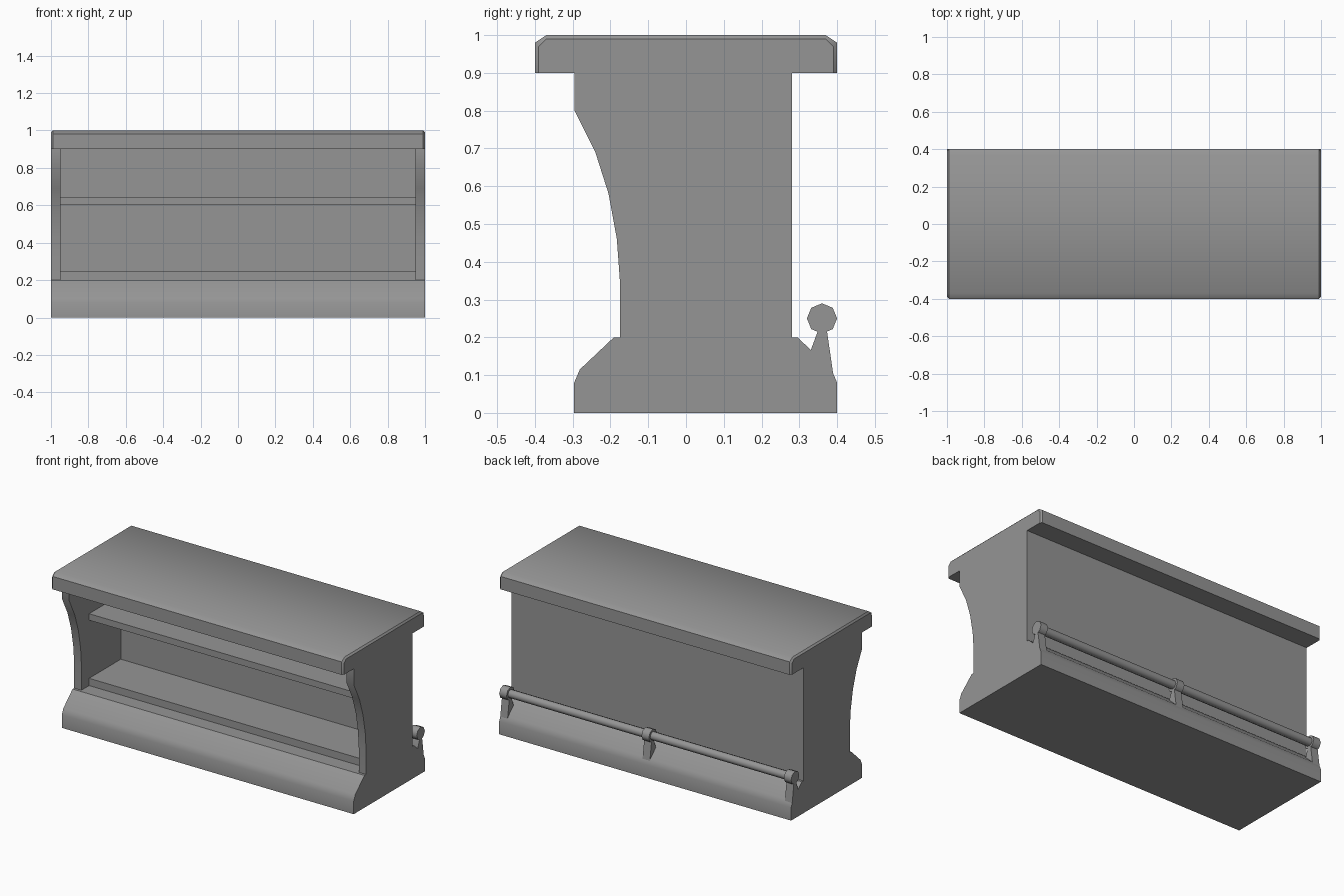
import bpy
import bmesh
from math import radians, cos, sin, tau

cube = bpy.data.objects.get("Cube")
if cube:
    bpy.data.objects.remove(cube, do_unlink=True)

GREY = (0.3, 0.3, 0.3, 1.0)
mat = bpy.data.materials.new("plain grey")
mat.use_nodes = True
mat.diffuse_color = GREY
mat.node_tree.nodes["Principled BSDF"].inputs["Base Color"].default_value = GREY


def loft(name, sections, angle=30):
    """Closed solid through (x, [(y, z), ...]) sections set along x."""
    bm = bmesh.new()
    rings = [[bm.verts.new((x, y, z)) for y, z in pts] for x, pts in sections]
    for a, b in zip(rings, rings[1:]):
        for i in range(len(a)):
            j = (i + 1) % len(a)
            bm.faces.new((a[i], a[j], b[j], b[i]))
    bm.faces.new(rings[0])
    bm.faces.new(rings[-1])
    bmesh.ops.recalc_face_normals(bm, faces=bm.faces)
    mesh = bpy.data.meshes.new(name)
    bm.to_mesh(mesh)
    bm.free()
    mesh.materials.append(mat)
    obj = bpy.data.objects.new(name, mesh)
    bpy.context.collection.objects.link(obj)
    bpy.ops.object.select_all(action='DESELECT')
    obj.select_set(True)
    bpy.context.view_layer.objects.active = obj
    bpy.ops.object.shade_smooth_by_angle(angle=radians(angle))
    return obj


def extrude(name, pts, x0, x1, angle=30):
    return loft(name, [(x0, pts), (x1, pts)], angle)


def rect(y0, y1, z0, z1):
    return [(y0, z0), (y1, z0), (y1, z1), (y0, z1)]


def octagon(r):
    return [(0.36 + r * cos(tau * i / 8), 0.25 + r * sin(tau * i / 8)) for i in range(8)]


def slab(half, top):
    """Countertop section with chamfered upper edges."""
    return [(-half, 0.9), (half, 0.9), (half, top - 0.02), (0.37, top),
            (-0.37, top), (-half, top - 0.02)]


# Plinth with sloped front and back
half_base = [(0.348, 0), (0.348, 0.08), (0.333, 0.115), (0.243, 0.2)]
base = [(0.052 + y, z) for y, z in half_base]
base += [(0.052 - y, z) for y, z in reversed(half_base)]
extrude("base", base, -1, 1)

# Countertop with bevelled ends
loft("countertop", [(-1, slab(0.39, 0.99)), (-0.99, slab(0.4, 1)),
                    (0.99, slab(0.4, 1)), (1, slab(0.39, 0.99))], 40)

# Curved side panels
side = [(0.28, 0.2), (0.28, 0.9), (-0.295, 0.9), (-0.295, 0.8), (-0.24, 0.69),
        (-0.205, 0.58), (-0.183, 0.46), (-0.175, 0.35), (-0.175, 0.2)]
extrude("right_side_panel", side, -1, -0.95)
extrude("left_side_panel", side, 0.95, 1)

# Back wall and shelves
extrude("back_panel", rect(0.21, 0.28, 0.2, 0.9), -0.95, 0.95)
extrude("lower_shelf", rect(-0.1, 0.21, 0.2, 0.245), -0.95, 0.95)
extrude("upper_shelf", rect(-0.1, 0.21, 0.605, 0.645), -0.95, 0.95)

# Foot rail with collars and brackets
extrude("foot_rail", octagon(0.026), -0.96, 0.96, 46)
bracket = [(0.33, 0.1), (0.33, 0.165), (0.352, 0.225), (0.372, 0.225), (0.39, 0.1)]
for label, x in (("right", -0.975), ("middle", 0), ("left", 0.975)):
    extrude(label + "_rail_collar", octagon(0.04), x - 0.025, x + 0.025, 46)
    extrude(label + "_rail_bracket", bracket, x - 0.025, x + 0.025)
